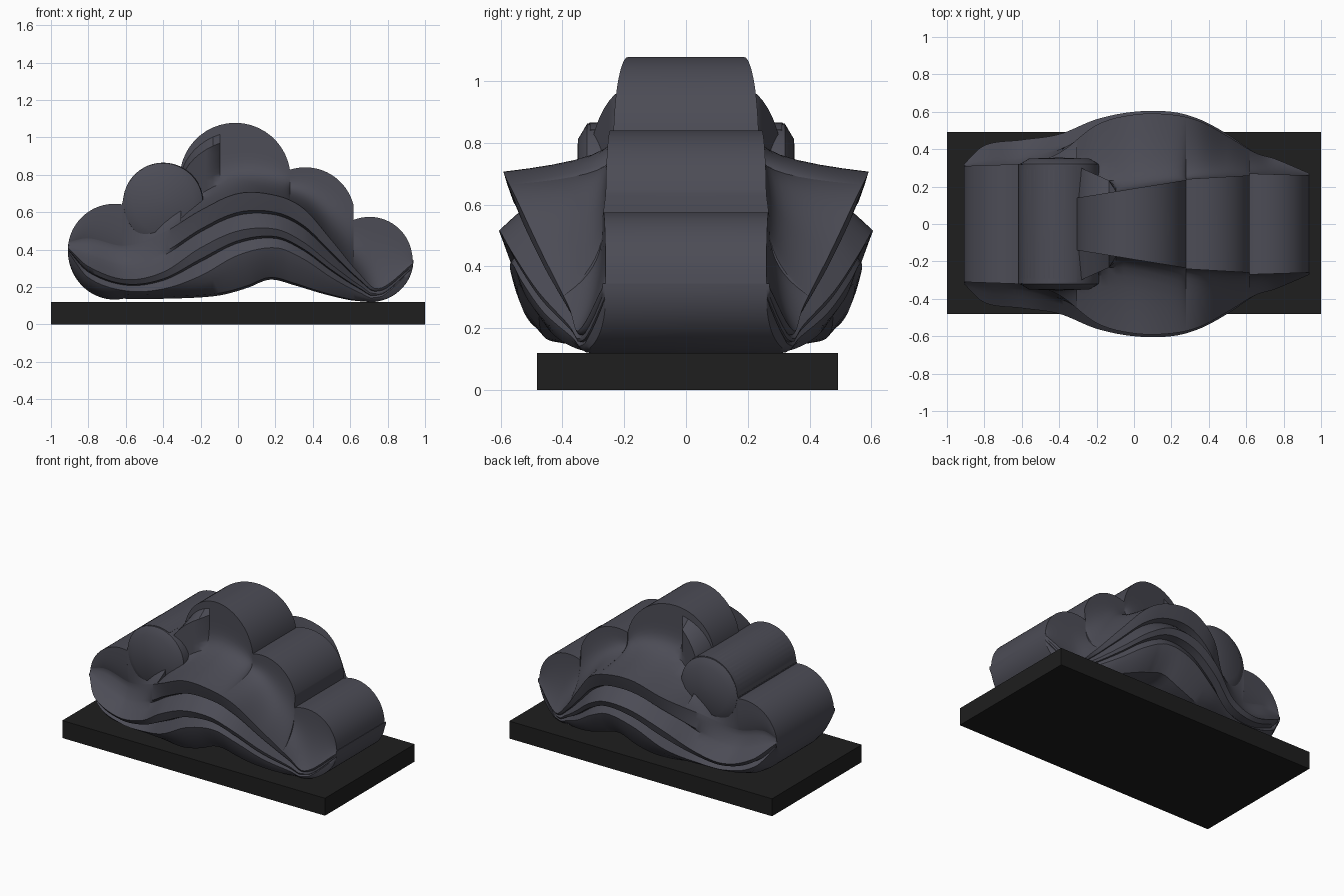
import bpy, bmesh, math

if "Cube" in bpy.data.objects:
    bpy.data.objects.remove(bpy.data.objects["Cube"])


def material(name, col):
    m = bpy.data.materials.new(name)
    m.diffuse_color = (*col, 1)
    m.use_nodes = True
    m.node_tree.nodes["Principled BSDF"].inputs["Base Color"].default_value = m.diffuse_color
    return m


slate = material("slate grey", (0.072, 0.072, 0.092))
black = material("near black", (0.013, 0.013, 0.013))


def add(bm, name, mat):
    bmesh.ops.recalc_face_normals(bm, faces=bm.faces)
    me = bpy.data.meshes.new(name)
    bm.to_mesh(me)
    bm.free()
    ob = bpy.data.objects.new(name, me)
    bpy.context.collection.objects.link(ob)
    me.materials.append(mat)
    return ob


def smooth(ob, deg):
    bpy.ops.object.select_all(action='DESELECT')
    ob.select_set(True)
    bpy.context.view_layer.objects.active = ob
    bpy.ops.object.shade_smooth_by_angle(angle=math.radians(deg))


def curve(xs, vs):
    """Smooth interpolation (Hermite) through control points."""
    n = len(xs)
    s = [(vs[min(i + 1, n - 1)] - vs[max(i - 1, 0)]) /
         (xs[min(i + 1, n - 1)] - xs[max(i - 1, 0)]) for i in range(n)]

    def f(x):
        x = min(max(x, xs[0]), xs[-1])
        i = max(k for k in range(n - 1) if xs[k] <= x)
        h = xs[i + 1] - xs[i]
        t = (x - xs[i]) / h
        return ((2*t**3 - 3*t*t + 1)*vs[i] + (t**3 - 2*t*t + t)*h*s[i]
                + (3*t*t - 2*t**3)*vs[i + 1] + (t**3 - t*t)*h*s[i + 1])
    return f


# five round lobes of the top outline: x, z, radius, half width at left and right
X0, X1 = -0.91, 0.938
LOBES = [(-0.66, 0.395, 0.25, 0.31, 0.32), (-0.40, 0.65, 0.215, 0.32, 0.31),
         (-0.015, 0.782, 0.296, 0.14, 0.235), (0.36, 0.575, 0.265, 0.24, 0.26),
         (0.703, 0.345, 0.230, 0.27, 0.26)]
JOINS = [X0, -0.62, -0.305, 0.278, 0.618, X1]

# guide curves seen from the front: three fold ridges, their reach, and the underside
XS = [-0.91, -0.8, -0.6, -0.4, -0.2, 0, 0.2, 0.35, 0.5, 0.65, 0.75, 0.94]
ridge1 = curve(XS, [.44, .46, .42, .49, .61, .70, .69, .62, .45, .27, .19, .33])
ridge2 = curve(XS, [.41, .31, .24, .28, .41, .50, .51, .44, .32, .21, .16, .31])
ridge3 = curve(XS, [.39, .25, .18, .19, .26, .37, .41, .35, .25, .17, .14, .30])
reach1 = curve(XS, [.31, .30, .31, .38, .53, .585, .585, .55, .47, .38, .35, .27])
reach2 = curve(XS, [.32, .42, .45, .48, .56, .60, .60, .56, .48, .38, .34, .26])
under = curve([-.60, -.3, -.1, .05, .17, .3, .45, .6, .72],
              [.135, .14, .155, .195, .24, .21, .165, .13, .119])


def bottom(x):
    if x < -0.6:
        return 0.395 - 0.262 * math.sqrt(max(0, 1 - ((x + 0.66) / 0.25)**2))
    if x > 0.70:
        return 0.345 - 0.226 * math.sqrt(max(0, 1 - ((x - 0.703) / 0.235)**2))
    return under(x)


def section(x, k):
    """Half cross-section (y, z) at x, from top centre round to bottom centre."""
    cx, cz, r, wl, wr = LOBES[k]
    top = cz + math.sqrt(max(0, r*r - (x - cx)**2))
    bot = bottom(x)
    t = (x - JOINS[k]) / (JOINS[k + 1] - JOINS[k])
    w = wl + (wr - wl) * min(1, max(0, t))
    span = top - bot
    lim = lambda z, a: min(top - a*span, max(bot + (0.2 - a*.5)*span, z))
    z1, z2, z3 = lim(ridge1(x), .1), lim(ridge2(x), .2), lim(ridge3(x), .3)
    y1, y2 = reach1(x), reach2(x)
    g = min(1, span / 0.35) * min(1, max(.1, (0.85 - x) / 0.6))
    f = min(1, max(0, (x + .5) / .35))        # upper fold fades out to the left
    f = g * f * f * (3 - 2 * f)
    p = 2.8 + 5.5 * math.exp(-(x / .35)**2)
    pts = [(0, top)]
    for i in range(15):                       # concave flare of the face
        s = 1 - (1 - i / 14)**1.8
        y = w + (y1 - w) * s**p
        if k == 2 and x < -.1 and s > .15:    # tall lobe widens into the upper left lobe
            y = max(y, .31 - .45 * (x + .305))
        pts.append((y, top + (z1 - top) * s))
    d, e = z1 - z2, z2 - z3
    mix = lambda a: y1 + (y2 - y1) * a * a
    pts += [(mix(.2) - .012*f, z1 - .2*d), (mix(.5) - .035*f, z1 - .5*d),  # first fold
            (mix(.58) - .08*f, z1 - .58*d), (mix(.75) - .045*f, z1 - .75*d),
            (y2, z2), (y2 - .02*g, z2 - .4*e),                    # second fold
            (y2 - .07*g, z2 - .5*e), (y2 - .035*g, z3),           # third fold
            (y2 - .06*g, z3 - .4*(z3 - bot)),
            (y2 - .13*g, bot + .012*g), (y2 - .2*g, bot), (0, bot)]
    return pts


# cloud body: loft of sections along x, mirrored front to back
bm = bmesh.new()
rows = []
for k in range(5):
    n = 22
    for i in range(n + 1):
        u = i / n
        if k == 0:
            u = 1 - math.cos(u * math.pi / 2)
        elif k == 4:
            u = math.sin(u * math.pi / 2)
        else:
            u = (1 - math.cos(u * math.pi)) / 2
        x = JOINS[k] + u * (JOINS[k + 1] - JOINS[k])
        rows.append([bm.verts.new((x, -y, z)) for y, z in section(x, k)])
for a, b in zip(rows, rows[1:]):
    for j in range(len(a) - 1):
        bm.faces.new((a[j], b[j], b[j + 1], a[j + 1]))
for r in (rows[0], rows[-1]):
    bm.faces.new(r)
geo = bm.verts[:] + bm.edges[:] + bm.faces[:]
dup = bmesh.ops.duplicate(bm, geom=geo)["geom"]
for v in dup:
    if isinstance(v, bmesh.types.BMVert):
        v.co.y *= -1
bmesh.ops.remove_doubles(bm, verts=bm.verts, dist=0.0004)
body = add(bm, "cloud_body", slate)
smooth(body, 38)

# left upper lobe: a full roll whose discs stand in front of the tall lobe
bm = bmesh.new()
cx, cz, r = LOBES[1][:3]
rings = []
for y, f in ((-.355, .0), (-.35, .75), (-.32, .985), (-.29, 1),
             (.29, 1), (.32, .985), (.35, .75), (.355, .0)):
    f = max(f, 0.02)
    rings.append([bm.verts.new((cx + r*f*math.cos(a*math.pi/24), y,
                                cz + r*f*math.sin(a*math.pi/24))) for a in range(48)])
for a, b in zip(rings, rings[1:]):
    for j in range(48):
        bm.faces.new((a[j], a[(j+1) % 48], b[(j+1) % 48], b[j]))
bm.faces.new(rings[0])
bm.faces.new(rings[-1])
smooth(add(bm, "upper_left_lobe", slate), 40)

# base slab
bm = bmesh.new()
bmesh.ops.create_cube(bm, size=1)
for v in bm.verts:
    v.co = (v.co.x * 2, v.co.y * 0.975 + 0.005, v.co.z * 0.12 + 0.06)
add(bm, "base_slab", black)
